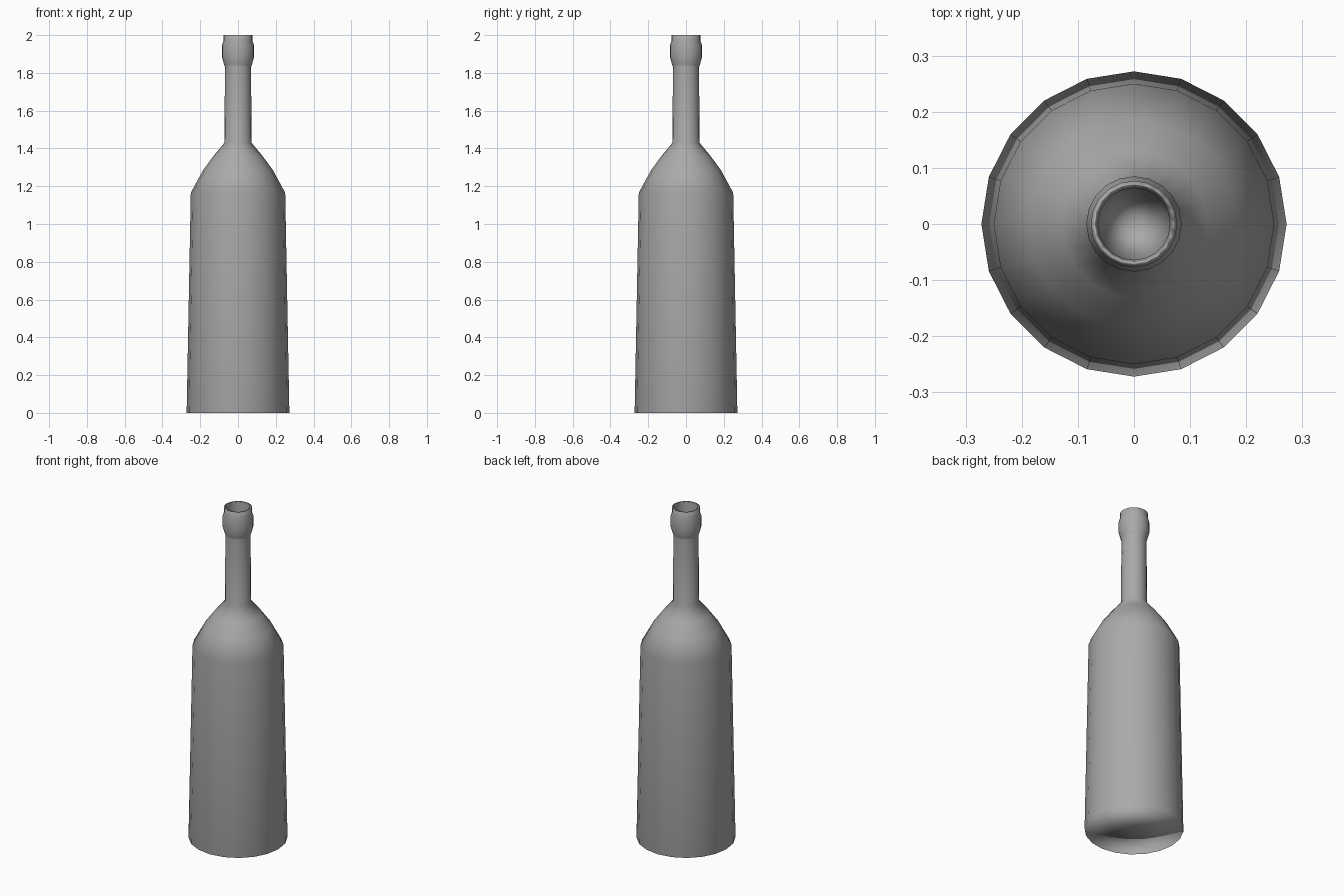
import bpy, bmesh, math

cube = bpy.data.objects.get("Cube")
if cube:
    bpy.data.objects.remove(cube, do_unlink=True)

SIDES = 20

# Glass material
glass = bpy.data.materials.new("grey_glass")
glass.use_nodes = True
grey = (0.4, 0.4, 0.4, 1.0)
glass.diffuse_color = grey
glass.node_tree.nodes["Principled BSDF"].inputs["Base Color"].default_value = grey

# Half profile (radius, height): base centre, body, shoulder, neck, lip, bore, bore floor
profile = [
    (0, 0), (0.272, 0), (0.25, 1.165),
    (0.185, 1.285), (0.13, 1.36), (0.072, 1.43),
    (0.069, 1.83), (0.074, 1.845), (0.085, 1.885), (0.085, 1.945),
    (0.077, 1.97), (0.077, 2.0), (0.064, 2.0),
    (0.063, 1.45), (0, 1.45),
]


def lathe(name, points, material):
    """Turn a half profile around z; points on the axis become fan centres."""
    bm = bmesh.new()
    rings = []
    for r, z in points:
        count = SIDES if r else 1
        rings.append([bm.verts.new((r * math.cos(math.tau * i / SIDES),
                                    r * math.sin(math.tau * i / SIDES), z))
                      for i in range(count)])
    for low, high in zip(rings, rings[1:]):
        for i in range(SIDES):
            j = (i + 1) % SIDES
            corners = [low[i % len(low)], low[j % len(low)],
                       high[j % len(high)], high[i % len(high)]]
            bm.faces.new(list(dict.fromkeys(corners)))
    bmesh.ops.recalc_face_normals(bm, faces=bm.faces)
    for face in bm.faces:
        face.smooth = True
    mesh = bpy.data.meshes.new(name)
    bm.to_mesh(mesh)
    bm.free()
    mesh.materials.append(material)
    obj = bpy.data.objects.new(name, mesh)
    bpy.context.collection.objects.link(obj)
    return obj


# Bottle, softly shaded with large faces dominating the normals
bottle = lathe("bottle", profile, glass)
shading = bottle.modifiers.new("soft_shading", "WEIGHTED_NORMAL")
shading.mode = "FACE_AREA"
shading.weight = 50
